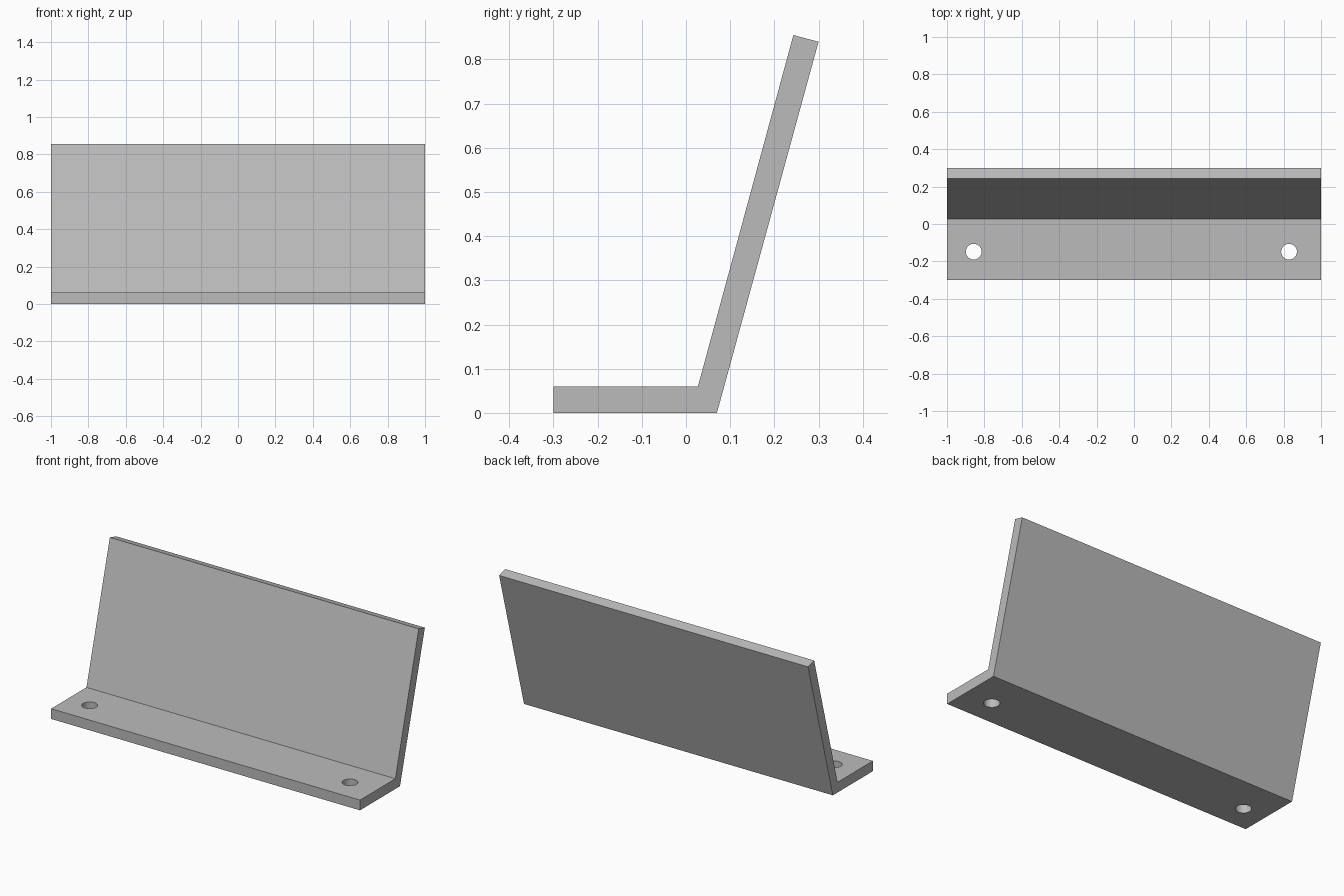
import bpy
import bmesh

cube = bpy.data.objects.get("Cube")
if cube:
    bpy.data.objects.remove(cube, do_unlink=True)

grey = bpy.data.materials.new("plain grey")
grey.use_nodes = True
colour = (0.5, 0.5, 0.5, 1)
grey.diffuse_color = colour
grey.node_tree.nodes["Principled BSDF"].inputs["Base Color"].default_value = colour

# Bent plate: side profile (y, z) swept along the full width
PROFILE = [(-0.3, 0), (0.07, 0), (0.3, 0.84), (0.243, 0.855), (0.027, 0.06), (-0.3, 0.06)]
bm = bmesh.new()
side = bm.faces.new([bm.verts.new((-1, y, z)) for y, z in PROFILE])
swept = bmesh.ops.extrude_face_region(bm, geom=[side])["geom"]
bmesh.ops.translate(bm, vec=(2, 0, 0),
                    verts=[v for v in swept if isinstance(v, bmesh.types.BMVert)])
bmesh.ops.recalc_face_normals(bm, faces=bm.faces)
mesh = bpy.data.meshes.new("angled_bracket")
bm.to_mesh(mesh)
bm.free()
mesh.materials.append(grey)
bracket = bpy.data.objects.new("angled_bracket", mesh)
bpy.context.collection.objects.link(bracket)

# Screw holes through the base flange
for name, x in (("right_hole_cutter", -0.857), ("left_hole_cutter", 0.829)):
    bpy.ops.mesh.primitive_cylinder_add(vertices=48, radius=0.042, depth=0.2,
                                        location=(x, -0.148, 0.03))
    cutter = bpy.context.object
    cutter.name = name
    cutter.data.materials.append(grey)
    cutter.hide_render = True
    cutter.hide_set(True)
    cut = bracket.modifiers.new(name, "BOOLEAN")
    cut.operation = "DIFFERENCE"
    cut.solver = "EXACT"
    cut.object = cutter

# Bake the cuts, then smooth the hole walls only
bpy.ops.object.select_all(action="DESELECT")
bpy.context.view_layer.objects.active = bracket
bracket.select_set(True)
for name in [m.name for m in bracket.modifiers]:
    bpy.ops.object.modifier_apply(modifier=name)
    bpy.data.objects.remove(bpy.data.objects[name], do_unlink=True)
bpy.ops.object.shade_smooth_by_angle()
